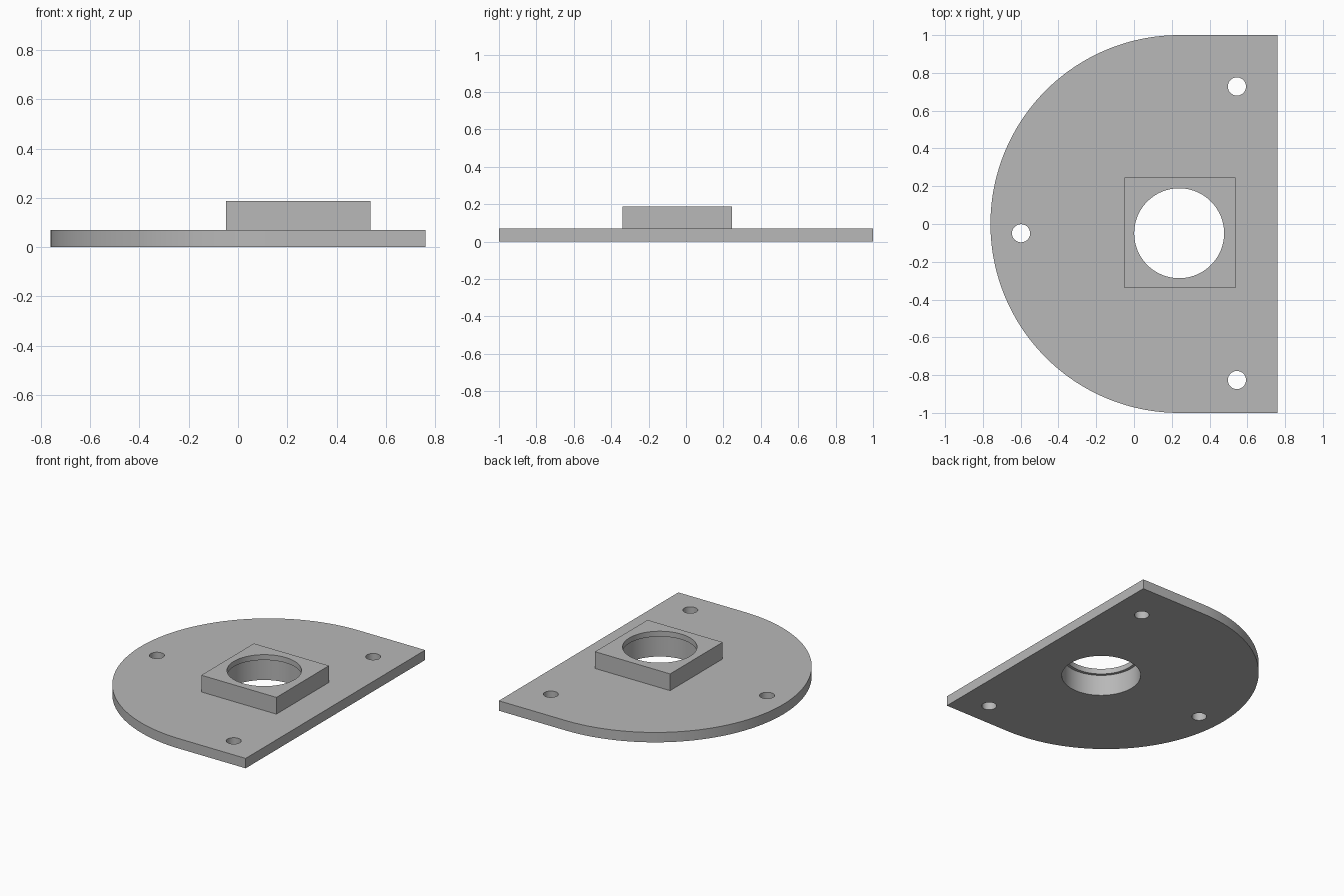
import bpy
import bmesh
import math

if "Cube" in bpy.data.objects:
    bpy.data.objects.remove(bpy.data.objects["Cube"], do_unlink=True)

PLATE_TOP, LEDGE, BOSS_TOP = 0.07, 0.15, 0.188
BORE = (0.239, -0.049)

grey = bpy.data.materials.new("plain_grey")
grey.use_nodes = True
grey.diffuse_color = (0.48, 0.48, 0.48, 1)
grey.node_tree.nodes["Principled BSDF"].inputs["Base Color"].default_value = grey.diffuse_color


def prism(name, outline, z0, z1):
    """Extrude a flat outline between two heights."""
    bm = bmesh.new()
    face = bm.faces.new([bm.verts.new((x, y, z0)) for x, y in outline])
    top = bmesh.ops.extrude_face_region(bm, geom=[face])["geom"]
    bmesh.ops.translate(bm, vec=(0, 0, z1 - z0),
                        verts=[v for v in top if isinstance(v, bmesh.types.BMVert)])
    bmesh.ops.recalc_face_normals(bm, faces=bm.faces)
    mesh = bpy.data.meshes.new(name)
    bm.to_mesh(mesh)
    bm.free()
    mesh.materials.append(grey)
    obj = bpy.data.objects.new(name, mesh)
    bpy.context.collection.objects.link(obj)
    return obj


def arc(cx, cy, r, start, sweep, n):
    return [(cx + r * math.cos(start + sweep * i / n),
             cy + r * math.sin(start + sweep * i / n)) for i in range(n + 1)]


def circle(cx, cy, r, n=64):
    return arc(cx, cy, r, 0, math.tau, n)[:-1]


def combine(target, tool, operation):
    """Apply a boolean and remove the tool object."""
    tool.hide_render = True
    mod = target.modifiers.new(operation.lower(), "BOOLEAN")
    mod.operation = operation
    mod.solver = "EXACT"
    mod.object = tool
    bpy.ops.object.modifier_apply(modifier=mod.name)
    bpy.data.objects.remove(tool, do_unlink=True)


# D-shaped plate
outline = [(0.76, -1), (0.76, 1)] + arc(0.24, 0, 1, math.pi / 2, math.pi, 96)
plate = prism("flange_plate", outline, 0, PLATE_TOP)
bpy.ops.object.select_all(action="DESELECT")
bpy.context.view_layer.objects.active = plate
plate.select_set(True)

# Square raised boss
cx, cy, h = 0.244, -0.046, 0.293
square = [(cx - h, cy - h), (cx + h, cy - h), (cx + h, cy + h), (cx - h, cy + h)]
combine(plate, prism("boss", square, PLATE_TOP / 2, BOSS_TOP), "UNION")

# Wide bore from below, leaving a thin lip around a narrower opening at the top
combine(plate, prism("bore_cutter", circle(*BORE, 0.258, 96), -0.1, LEDGE), "DIFFERENCE")
combine(plate, prism("lip_cutter", circle(*BORE, 0.238, 96), LEDGE - 0.05, 0.3), "DIFFERENCE")

# Three screw holes
for x, y in [(0.545, 0.728), (0.545, -0.826), (-0.598, -0.049)]:
    combine(plate, prism("screw_cutter", circle(x, y, 0.048, 48), -0.1, 0.3), "DIFFERENCE")

bpy.ops.object.shade_smooth_by_angle(angle=math.radians(30))
